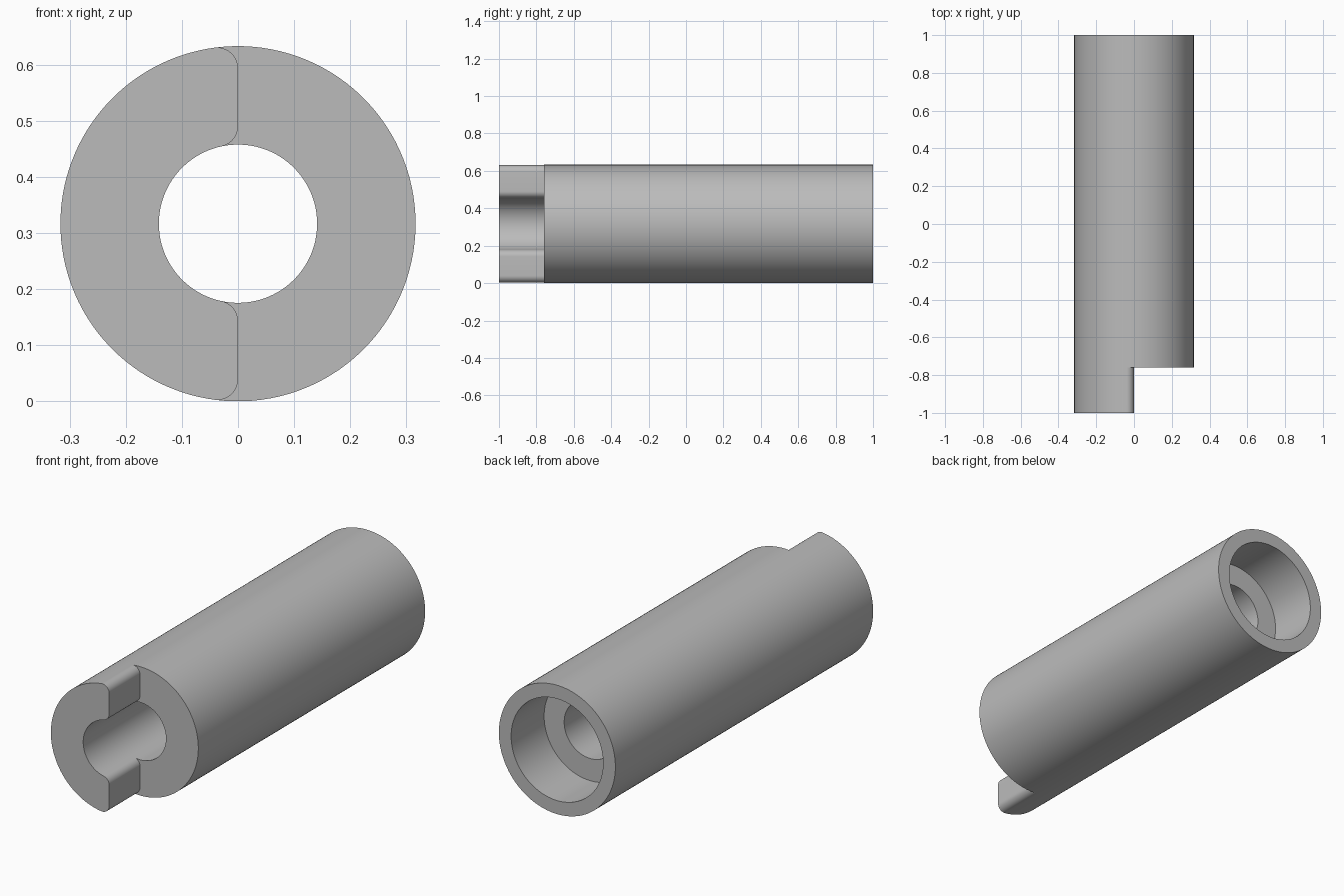
import bpy
import bmesh
from math import sin, cos, pi, asin, sqrt

if "Cube" in bpy.data.objects:
    bpy.data.objects.remove(bpy.data.objects["Cube"], do_unlink=True)

OUTER, BORE, COUNTERBORE = 0.3165, 0.141, 0.25
FRONT, SHOULDER, STEP, BACK = -1.0, -0.76, 0.744, 1.0
FILLET = 0.037
SEGMENTS = 64      # per half turn


def arc(cx, cz, radius, start, end, n):
    """Points in the x-z plane, angle measured from +x towards +z."""
    return [(cx + radius * cos(start + (end - start) * i / n),
             cz + radius * sin(start + (end - start) * i / n)) for i in range(n + 1)]


def half_arcs(radius, tangent):
    """Left-hand tab arc, then the rest of the circle, meeting at the fillets."""
    top, bottom = pi / 2 + tangent, 1.5 * pi - tangent
    return (arc(0, 0, radius, top, bottom, SEGMENTS),
            arc(0, 0, radius, bottom, top + 2 * pi, SEGMENTS))


# Angles where the rounded tab edges run into the two cylinders
outer_tan = asin(FILLET / (OUTER - FILLET))
bore_tan = asin(FILLET / (BORE + FILLET))
outer_tab, outer_rest = half_arcs(OUTER, outer_tan)
bore_tab, bore_rest = half_arcs(BORE, bore_tan)
counter_tab, counter_rest = half_arcs(COUNTERBORE, outer_tan)

# Rounded upper edge of the tab, from outer wall to bore, and its mirror below
high = sqrt((OUTER - FILLET) ** 2 - FILLET ** 2)
low = sqrt((BORE + FILLET) ** 2 - FILLET ** 2)
upper_edge = (arc(-FILLET, high, FILLET, pi / 2 + outer_tan, 0, 12)
              + arc(-FILLET, low, FILLET, 0, bore_tan - pi / 2, 12))
lower_edge = [(x, -z) for x, z in reversed(upper_edge)]

bm = bmesh.new()


def place(points, y):
    return [bm.verts.new((x, y, z + OUTER)) for x, z in points]


def closed(first, second):
    return first[:-1] + second[:-1]


def bridge(a, b, loop=True):
    count = len(a)
    for i in range(count if loop else count - 1):
        j = (i + 1) % count
        bm.faces.new((a[i], a[j], b[j], b[i]))


# Tube: outer wall, back rim, counterbore, step and bore
outer = closed(outer_tab, outer_rest)
counter = closed(counter_tab, counter_rest)
bore = closed(bore_tab, bore_rest)
rings = [place(points, y) for points, y in (
    (outer, SHOULDER), (outer, BACK), (counter, BACK),
    (counter, STEP), (bore, STEP), (bore, SHOULDER))]
for a, b in zip(rings, rings[1:]):
    bridge(a, b)

# Half-round tab: side walls and front face
tab = (outer_tab[:-1] + lower_edge[::-1][:-1]
       + bore_tab[::-1][:-1] + upper_edge[::-1][:-1])
tab_front = place(tab, FRONT)
bridge(tab_front, place(tab, SHOULDER))
bm.faces.new(tab_front)

# Flat shoulder beside the tab
shoulder = (outer_rest[:-1] + upper_edge[:-1]
            + bore_rest[::-1][:-1] + lower_edge[:-1])
bm.faces.new(place(shoulder, SHOULDER))

bmesh.ops.remove_doubles(bm, verts=bm.verts[:], dist=0.00005)
bmesh.ops.recalc_face_normals(bm, faces=bm.faces[:])
mesh = bpy.data.meshes.new("notched_sleeve")
bm.to_mesh(mesh)
bm.free()
sleeve = bpy.data.objects.new("notched_sleeve", mesh)
bpy.context.collection.objects.link(sleeve)

# Plain grey
grey = bpy.data.materials.new("plain_grey")
grey.use_nodes = True
colour = (0.5, 0.5, 0.5, 1)
grey.diffuse_color = colour
grey.node_tree.nodes["Principled BSDF"].inputs["Base Color"].default_value = colour
mesh.materials.append(grey)

bpy.ops.object.select_all(action='DESELECT')
sleeve.select_set(True)
bpy.context.view_layer.objects.active = sleeve
bpy.ops.object.shade_smooth_by_angle(angle=pi / 6)
